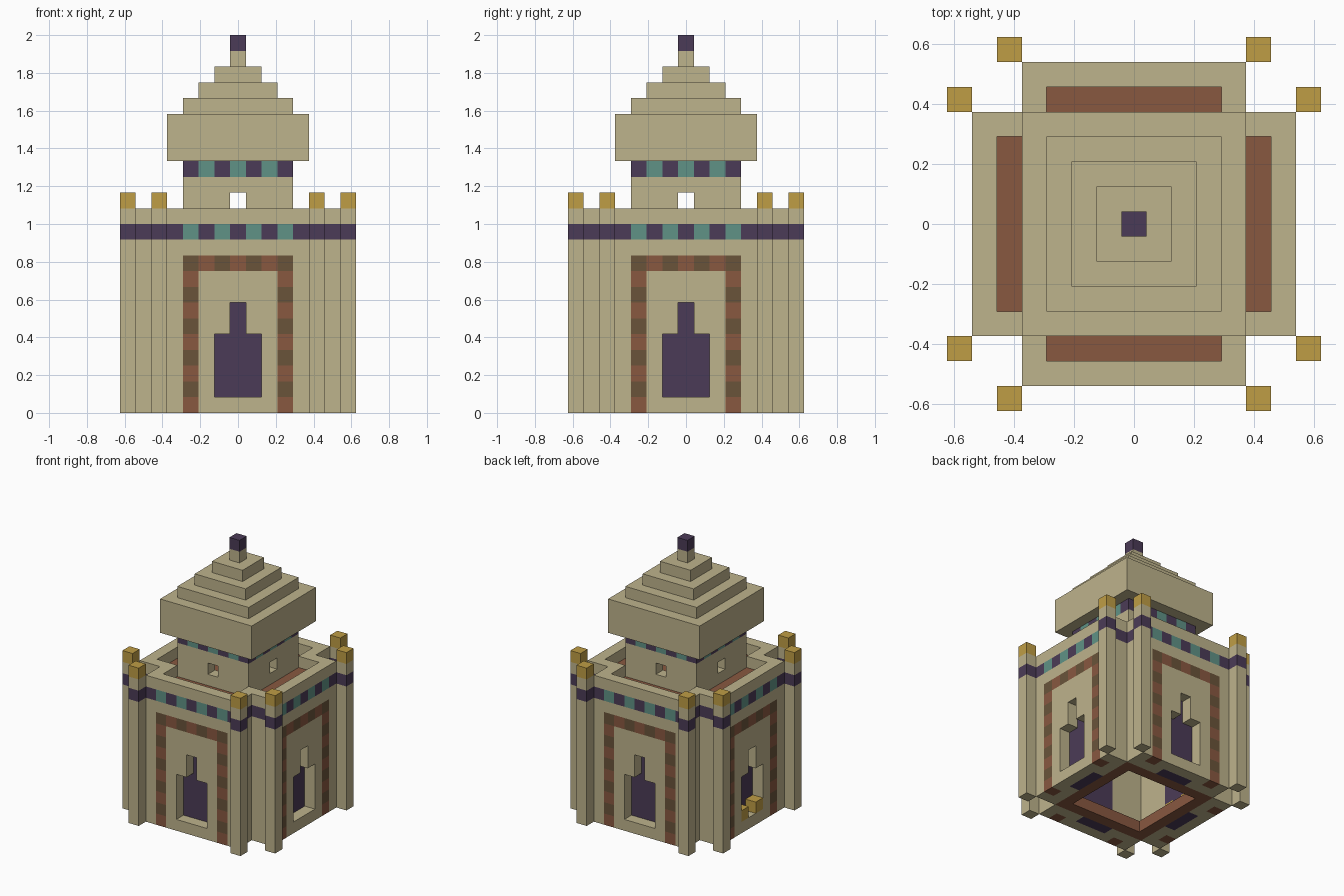
import bpy
import bmesh
from mathutils import Vector

old = bpy.data.objects.get("Cube")
if old:
    bpy.data.objects.remove(old, do_unlink=True)

UNIT = 1 / 12  # size of one building block


def linear(c):
    c /= 255
    return c / 12.92 if c <= 0.04045 else ((c + 0.055) / 1.055) ** 2.4


def material(name, *rgb):
    mat = bpy.data.materials.new(name)
    mat.use_nodes = True
    colour = [linear(c) for c in rgb] + [1]
    mat.diffuse_color = colour
    mat.node_tree.nodes["Principled BSDF"].inputs["Base Color"].default_value = colour
    return mat


MATS = {
    "sand": material("sandstone", 190, 179, 140),
    "purple": material("dark purple", 75, 59, 87),
    "teal": material("teal", 96, 146, 134),
    "red": material("red brick", 137, 88, 64),
    "olive": material("olive brown", 106, 84, 58),
    "gold": material("gold", 191, 157, 69),
}
COLOURS = list(MATS)
SIDES = [Vector(d) for d in ((1, 0, 0), (-1, 0, 0), (0, 1, 0),
                             (0, -1, 0), (0, 0, 1), (0, 0, -1))]


def fill(cells, xs, ys, zs, colour, turns=1):
    """Fill an inclusive block range; colour None carves. Repeat by quarter turns."""
    for x in range(xs[0], xs[1] + 1):
        for y in range(ys[0], ys[1] + 1):
            for z in range(zs[0], zs[1] + 1):
                px, py = x, y
                for _ in range(turns):
                    if colour:
                        cells[px, py, z] = colour
                    else:
                        cells.pop((px, py, z), None)
                    px, py = -py, px


def square(cells, half, zs, colour):
    fill(cells, (-half, half), (-half, half), zs, colour)


def cross(cells, long, short, zs, colour):
    fill(cells, (-long, long), (-short, short), zs, colour, 2)


def build(name, cells):
    """Turn the outer skin of the blocks into one mesh object."""
    bm = bmesh.new()
    verts = {}
    for cell, colour in cells.items():
        centre = Vector(cell)
        for n in SIDES:
            if tuple(int(v) for v in centre + n) in cells:
                continue
            u = Vector((n.y, n.z, n.x))
            w = n.cross(u)
            ring = []
            for a, b in ((-1, -1), (1, -1), (1, 1), (-1, 1)):
                p = centre + (n + a * u + b * w) / 2
                key = tuple(p)
                if key not in verts:
                    verts[key] = bm.verts.new((p + Vector((0, 0, 0.5))) * UNIT)
                ring.append(verts[key])
            bm.faces.new(ring).material_index = COLOURS.index(colour)
    # merge flat areas of one colour
    bmesh.ops.dissolve_limit(bm, angle_limit=0.01, verts=bm.verts[:],
                             edges=bm.edges[:], delimit={"MATERIAL"})
    mesh = bpy.data.meshes.new(name)
    bm.to_mesh(mesh)
    bm.free()
    for mat in MATS.values():
        mesh.materials.append(mat)
    obj = bpy.data.objects.new(name, mesh)
    bpy.context.collection.objects.link(obj)
    return obj


# Cross-shaped hall with a hollow chamber and a roof terrace
hall = {}
cross(hall, 6, 4, (0, 12), "sand")
cross(hall, 6, 4, (11, 11), "purple")
for x in (-3, -1, 1, 3):
    fill(hall, (x, x), (-6, -6), (11, 11), "teal", 4)
cross(hall, 5, 3, (12, 12), None)
cross(hall, 5, 3, (11, 11), "red")
square(hall, 4, (0, 10), None)
square(hall, 4, (0, 0), "red")
square(hall, 3, (0, 0), None)

# Checkered frame around each doorway
for x in (-3, 3):
    fill(hall, (x, x), (-6, -6), (0, 9), "red", 4)
    for z in range(1, 10, 2):
        fill(hall, (x, x), (-6, -6), (z, z), "olive", 4)
for x in range(-2, 3):
    fill(hall, (x, x), (-6, -6), (9, 9), "olive" if x % 2 else "red", 4)

# Recessed doorways with dark backs
fill(hall, (-1, 1), (-5, -5), (0, 4), "purple", 4)
fill(hall, (0, 0), (-5, -5), (5, 6), "purple", 4)
fill(hall, (-1, 1), (-6, -6), (1, 4), None, 4)
fill(hall, (0, 0), (-6, -6), (5, 6), None, 4)

# Gold blocks in the right-hand doorway
for y in (-1, 1):
    fill(hall, (-6, -5), (y, y), (1, 1), "gold")
build("hall", hall)

# Slender corner pillars
pillars = {}
for x, y in ((5, -7), (-5, -7)):
    fill(pillars, (x, x), (y, y), (0, 12), "sand", 4)
    fill(pillars, (x, x), (y, y), (11, 11), "purple", 4)
    fill(pillars, (x, x), (y, y), (13, 13), "gold", 4)
build("corner_pillars", pillars)

# Upper tower with windows and a checkered band
tower = {}
square(tower, 3, (12, 14), "sand")
square(tower, 3, (15, 15), "purple")
for x in (-2, 0, 2):
    fill(tower, (x, x), (-3, -3), (15, 15), "teal", 4)
square(tower, 2, (12, 15), None)
fill(tower, (0, 0), (-3, -3), (13, 13), None, 4)
build("tower", tower)

# Stepped roof and finial
roof = {}
square(roof, 4, (16, 18), "sand")
for step in range(4):
    square(roof, 3 - step, (19 + step, 19 + step), "sand")
build("stepped_roof", roof)

finial = {}
square(finial, 0, (23, 23), "purple")
build("finial", finial)
